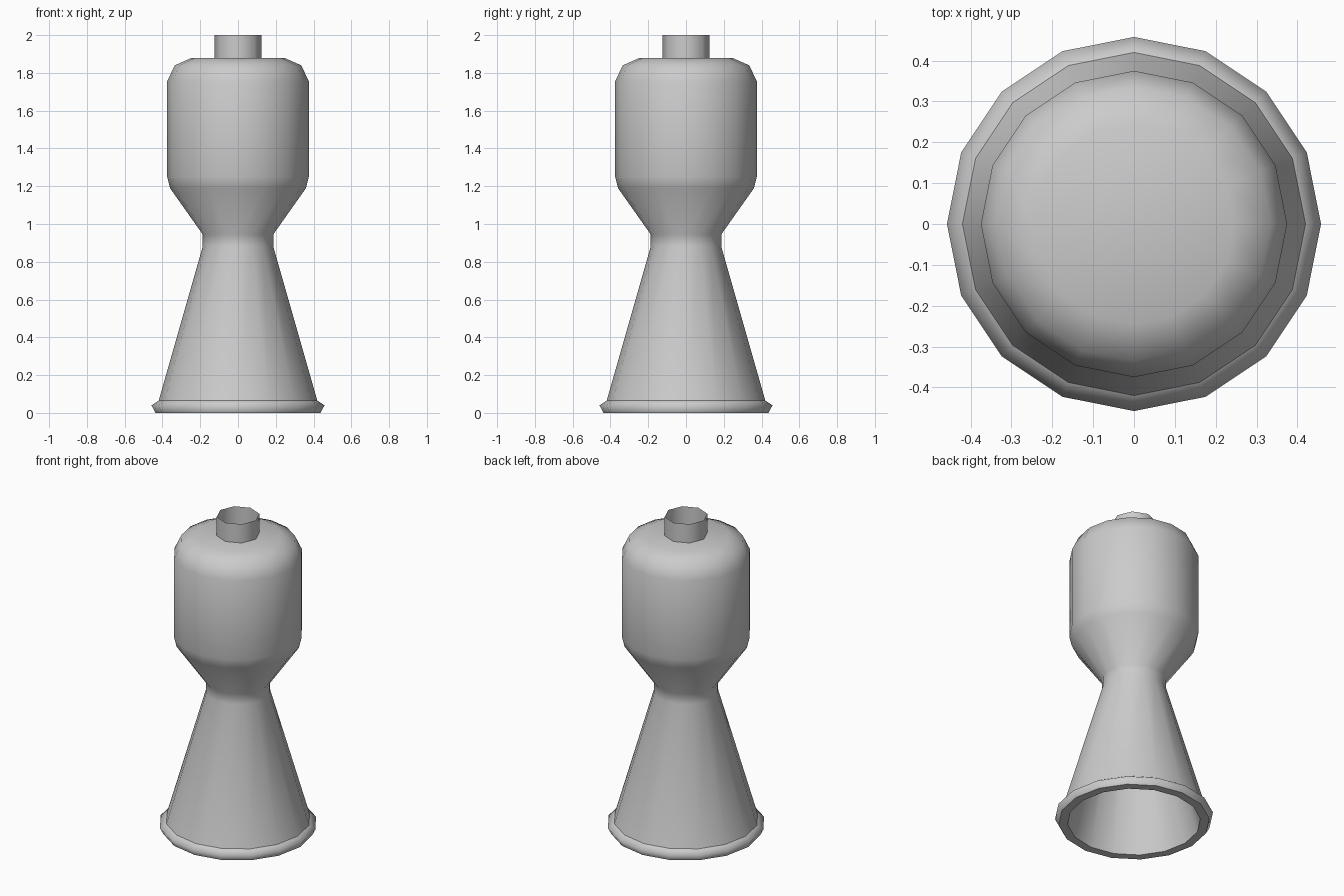
import bpy, bmesh, math

cube = bpy.data.objects.get("Cube")
if cube:
    bpy.data.objects.remove(cube, do_unlink=True)

# One plain grey metal
metal = bpy.data.materials.new("grey_metal")
metal.use_nodes = True
GREY = (0.6, 0.6, 0.6, 1)
metal.diffuse_color = GREY
metal.node_tree.nodes["Principled BSDF"].inputs["Base Color"].default_value = GREY


def lathe(name, profile, sides, smooth_angle):
    """Spin a (radius, height) profile round z; radius 0 closes the end."""
    bm = bmesh.new()
    rings = []
    for r, z in profile:
        count = sides if r > 0 else 1
        rings.append([bm.verts.new((r * math.cos(math.tau * i / sides),
                                    r * math.sin(math.tau * i / sides), z))
                      for i in range(count)])
    for a, b in zip(rings, rings[1:]):
        for i in range(sides):
            j = (i + 1) % sides
            if len(b) == 1:
                bm.faces.new((a[i], a[j], b[0]))
            else:
                bm.faces.new((a[i], a[j], b[j], b[i]))
    mesh = bpy.data.meshes.new(name)
    bm.to_mesh(mesh)
    bm.free()
    mesh.materials.append(metal)
    obj = bpy.data.objects.new(name, mesh)
    bpy.context.collection.objects.link(obj)
    bpy.ops.object.select_all(action='DESELECT')
    obj.select_set(True)
    bpy.context.view_layer.objects.active = obj
    bpy.ops.object.shade_smooth_by_angle(angle=math.radians(smooth_angle))
    return obj


# Outer shell: flared nozzle, throat and rounded chamber
lathe("nozzle_and_chamber",
      [(0.42, 0.065), (0.187, 0.88), (0.187, 0.945), (0.36, 1.19),
       (0.375, 1.25), (0.375, 1.755), (0.335, 1.84), (0.245, 1.88), (0, 1.88)],
      16, 60)

# Rolled lip round the nozzle mouth
lathe("nozzle_lip", [(0.437, 0), (0.458, 0.04), (0.42, 0.065)], 16, 120)

# Flat underside of the lip and the hollow inside of the nozzle
lathe("nozzle_inside", [(0.437, 0), (0.385, 0), (0.165, 0.88), (0, 0.9)][::1], 16, 50)

# Open feed pipe on top
lathe("feed_pipe", [(0.125, 1.87), (0.125, 2)], 8, 60)
